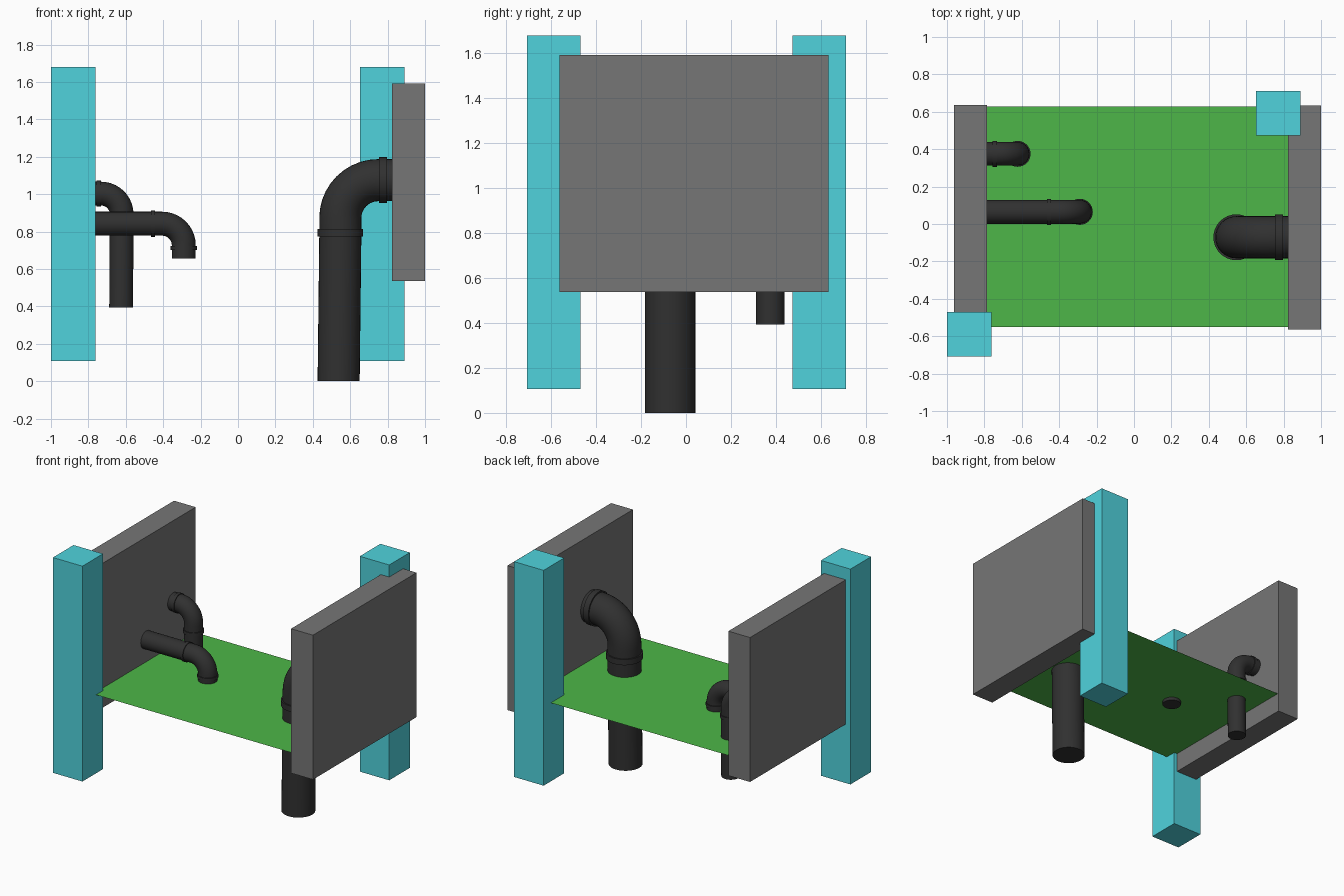
import bpy, bmesh
from math import sin, cos, pi, radians

if "Cube" in bpy.data.objects:
    bpy.data.objects.remove(bpy.data.objects["Cube"])


def material(name, rgb):
    m = bpy.data.materials.new(name)
    m.diffuse_color = (*rgb, 1)
    m.use_nodes = True
    m.node_tree.nodes["Principled BSDF"].inputs["Base Color"].default_value = m.diffuse_color
    return m


CYAN = material("cyan", (0.08, 0.65, 0.72))
GREEN = material("green", (0.075, 0.47, 0.065))
GREY = material("grey", (0.18, 0.18, 0.18))
BLACK = material("black", (0.03, 0.03, 0.03))


def add_object(name, bm, mat):
    bmesh.ops.recalc_face_normals(bm, faces=bm.faces)
    me = bpy.data.meshes.new(name)
    bm.to_mesh(me)
    bm.free()
    me.materials.append(mat)
    ob = bpy.data.objects.new(name, me)
    bpy.context.collection.objects.link(ob)
    return ob


def box(name, lo, hi, mat):
    bm = bmesh.new()
    bmesh.ops.create_cube(bm, size=1)
    for v in bm.verts:
        v.co = [(a + b) / 2 + c * (b - a) for a, b, c in zip(lo, hi, v.co)]
    return add_object(name, bm, mat)


def pipe(name, y, wall, h, collar_x, bend_x, bend_r, collar_z, bottom, r, w, lean=0.0, sides=32):
    """Pipe leaving a wall, turning down through an elbow, with two raised collars."""
    s = 1 if bend_x > wall else -1
    R = r * 1.09
    # stations: x, z, turn angle, radius
    st = [(wall, h, 0, r)]
    st += [(collar_x + s * d, h, 0, k) for d, k in ((-w, r), (-w, R), (w, R), (w, r))]
    n = 10
    for i in range(n + 1):
        a = pi / 2 * i / n
        st.append((bend_x + s * bend_r * sin(a), h - bend_r * (1 - cos(a)), a, r))
    x = bend_x + s * bend_r
    st += [(x, collar_z + d, pi / 2, k) for d, k in ((w, r), (w, R), (-w, R), (-w, r))]
    st.append((x - lean, bottom, pi / 2, r))
    bm = bmesh.new()
    rings = []
    for px, pz, a, k in st:
        rings.append([bm.verts.new((px + s * k * cos(t) * sin(a), y + k * sin(t), pz + k * cos(t) * cos(a)))
                      for t in (2 * pi * j / sides for j in range(sides))])
    for p, q in zip(rings, rings[1:]):
        for j in range(sides):
            i = (j + 1) % sides
            bm.faces.new((p[j], p[i], q[i], q[j]))
    bm.faces.new(rings[0])
    bm.faces.new(rings[-1])
    ob = add_object(name, bm, BLACK)
    bpy.ops.object.select_all(action='DESELECT')
    ob.select_set(True)
    bpy.context.view_layer.objects.active = ob
    bpy.ops.object.shade_smooth_by_angle(angle=radians(30))


# corner pillars
box("left_pillar", (-1.0, -0.708, 0.107), (-0.762, -0.47, 1.68), CYAN)
box("right_pillar", (0.653, 0.473, 0.107), (0.891, 0.711, 1.68), CYAN)

# side walls
box("left_wall", (-0.962, -0.558, 0.537), (-0.787, 0.635, 1.592), GREY)
box("right_wall", (0.823, -0.563, 0.537), (1.0, 0.633, 1.592), GREY)

# flat sheet between the walls
bm = bmesh.new()
bm.faces.new([bm.verts.new((x, y, 0.68)) for x, y in
              ((-0.80, -0.55), (0.84, -0.55), (0.84, 0.628), (-0.80, 0.628))])
add_object("green_sheet", bm, GREEN)

# pipes coming out of the walls
pipe("large_pipe", -0.071, 0.85, 1.075, 0.775, 0.75, 0.203, 0.794, 0.0, 0.1125, 0.021, lean=0.009)
pipe("back_pipe", 0.375, -0.82, 1.003, -0.745, -0.732, 0.11, 0.835, 0.393, 0.0635, 0.012, lean=0.003)
pipe("front_pipe", 0.065, -0.82, 0.842, -0.455, -0.405, 0.115, 0.712, 0.657, 0.064, 0.011)
